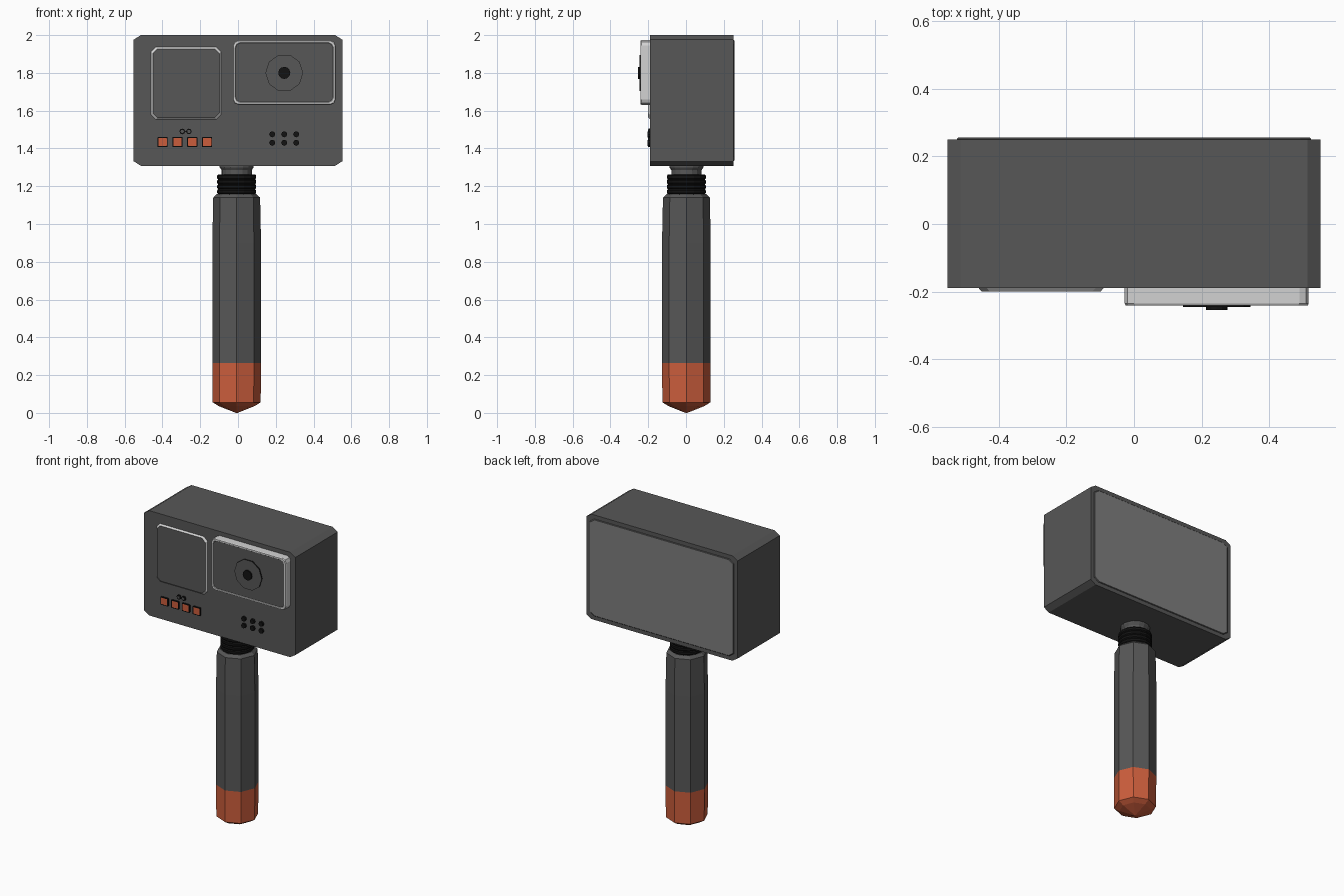
import bpy, bmesh
from math import sin, cos, pi

if "Cube" in bpy.data.objects:
    bpy.data.objects.remove(bpy.data.objects["Cube"], do_unlink=True)


def material(name, r, g, b):
    m = bpy.data.materials.new(name)
    m.use_nodes = True
    m.diffuse_color = (r, g, b, 1)
    m.node_tree.nodes["Principled BSDF"].inputs["Base Color"].default_value = (r, g, b, 1)
    return m


GREY = material("dark grey", 0.095, 0.095, 0.095)
PANEL = material("mid grey", 0.21, 0.21, 0.21)
WHITE = material("light grey", 0.65, 0.65, 0.65)
BLACK = material("black", 0.006, 0.006, 0.006)
ORANGE = material("orange", 0.6, 0.11, 0.045)


def loft(name, rings, mats):
    """Join rings of points; mats colours the start cap, each band, then the end cap."""
    bm = bmesh.new()
    slots = list(dict.fromkeys(mats))
    loops = [[bm.verts.new(p) for p in ring] for ring in rings]
    n = len(loops[0])
    bm.faces.new(loops[0]).material_index = slots.index(mats[0])
    for a, b, m in zip(loops, loops[1:], mats[1:]):
        for i in range(n):
            j = (i + 1) % n
            bm.faces.new((a[i], a[j], b[j], b[i])).material_index = slots.index(m)
    bm.faces.new(loops[-1]).material_index = slots.index(mats[-1])
    bmesh.ops.recalc_face_normals(bm, faces=bm.faces)
    me = bpy.data.meshes.new(name)
    bm.to_mesh(me)
    bm.free()
    for m in slots:
        me.materials.append(m)
    ob = bpy.data.objects.new(name, me)
    bpy.context.collection.objects.link(ob)
    return ob


def plate(name, x, z, w, h, cut, steps, mats, mid=0.0):
    """Rectangle with cut corners, swept along y through (inset, y) steps.
    mid > 0 adds a middle point that rounds each corner."""
    rings = []
    for inset, y in steps:
        a, b = w / 2 - inset, h / 2 - inset
        ring = []
        for sx, sz in ((1, 1), (-1, 1), (-1, -1), (1, -1)):
            corner = [(a, b - cut[1]), (a - cut[0], b)]
            if mid:
                corner.insert(1, (a - cut[0] * mid, b - cut[1] * mid))
            if sx * sz < 0:
                corner.reverse()
            ring += [(x + sx * px, y, z + sz * pz) for px, pz in corner]
        rings.append(ring)
    return loft(name, rings, mats)


def disc(name, x, z, r, y0, y1, sides, side_mat, front_mat):
    rings = [[(x + r * cos(2 * pi * i / sides), y, z + r * sin(2 * pi * i / sides))
              for i in range(sides)] for y in (y0, y1)]
    return loft(name, rings, [side_mat, side_mat, front_mat])


def turned(name, profile, sides, mats):
    """Upright faceted shape from (radius, z) pairs."""
    rings = [[(-0.007 + r * cos(2 * pi * i / sides), 0.002 + r * sin(2 * pi * i / sides), z)
              for i in range(sides)] for r, z in profile]
    return loft(name, rings, mats)


FRONT = -0.19

# Camera body and raised back panel
plate("body", 0, 1.654, 1.104, 0.692, (0.038, 0.024), [(0, 0.251), (0, FRONT)], [GREY] * 3)
plate("back_panel", 0, 1.654, 1.05, 0.64, (0.032, 0.022),
      [(0, 0.25), (0, 0.252), (0.004, 0.256)], [PANEL, GREY, GREY, PANEL])

# Lens housing with pale rim
plate("lens_housing", 0.245, 1.802, 0.545, 0.342, (0.028, 0.028),
      [(0, FRONT + 0.01), (0, -0.236), (0.003, -0.241), (0.012, -0.241), (0.014, -0.238)],
      [WHITE] * 5 + [GREY], 0.3)
disc("lens_ring", 0.245, 1.80, 0.1, -0.235, -0.246, 10, BLACK, GREY)
disc("lens", 0.245, 1.80, 0.032, -0.24, -0.255, 12, BLACK, BLACK)

# Front screen with thin pale bevel
plate("front_screen", -0.275, 1.745, 0.37, 0.382, (0.024, 0.024),
      [(0, FRONT + 0.01), (0, FRONT), (0.009, -0.2)], [GREY, GREY, WHITE, GREY])

# Orange buttons with black borders
for i in range(4):
    plate(f"button_{i + 1}", -0.399 + 0.0785 * i, 1.434, 0.054, 0.052, (0.002, 0.002),
          [(0, FRONT + 0.01), (0, -0.2), (0.005, -0.2)], [BLACK, BLACK, BLACK, ORANGE])

# Pair of small indicators joined by a bar
for i, x in enumerate((-0.295, -0.26)):
    disc(f"indicator_rim_{i + 1}", x, 1.49, 0.015, FRONT + 0.01, -0.198, 8, BLACK, BLACK)
    disc(f"indicator_{i + 1}", x, 1.49, 0.009, FRONT, -0.2, 8, BLACK, GREY)
plate("indicator_bar", -0.2775, 1.49, 0.02, 0.006, (0.001, 0.001),
      [(0, FRONT + 0.01), (0, -0.197)], [BLACK] * 3)

# Speaker dots
for col in range(3):
    for row in range(2):
        disc(f"speaker_dot_{col + 1}_{row + 1}", 0.181 + 0.0635 * col, 1.43 + 0.045 * row,
             0.016, FRONT + 0.01, -0.204, 8, BLACK, BLACK)

# Octagonal handle with orange end
turned("handle", [(0.004, 0.0), (0.095, 0.036), (0.127, 0.056), (0.129, 0.265),
                  (0.129, 0.9), (0.124, 1.14), (0.105, 1.158)], 8,
       [ORANGE] * 4 + [GREY] * 4)

# Ribbed collar and neck
ribs = [(0.098, 1.14)]
for i in range(4):
    z = 1.158 + 0.026 * i
    ribs += [(0.098, z), (0.103, z + 0.006), (0.103, z + 0.02), (0.098, z + 0.026)]
turned("collar", ribs, 16, [BLACK] * (len(ribs) + 1))
turned("neck", [(0.08, 1.25), (0.08, 1.285), (0.09, 1.3), (0.09, 1.32)], 16, [GREY] * 5)
